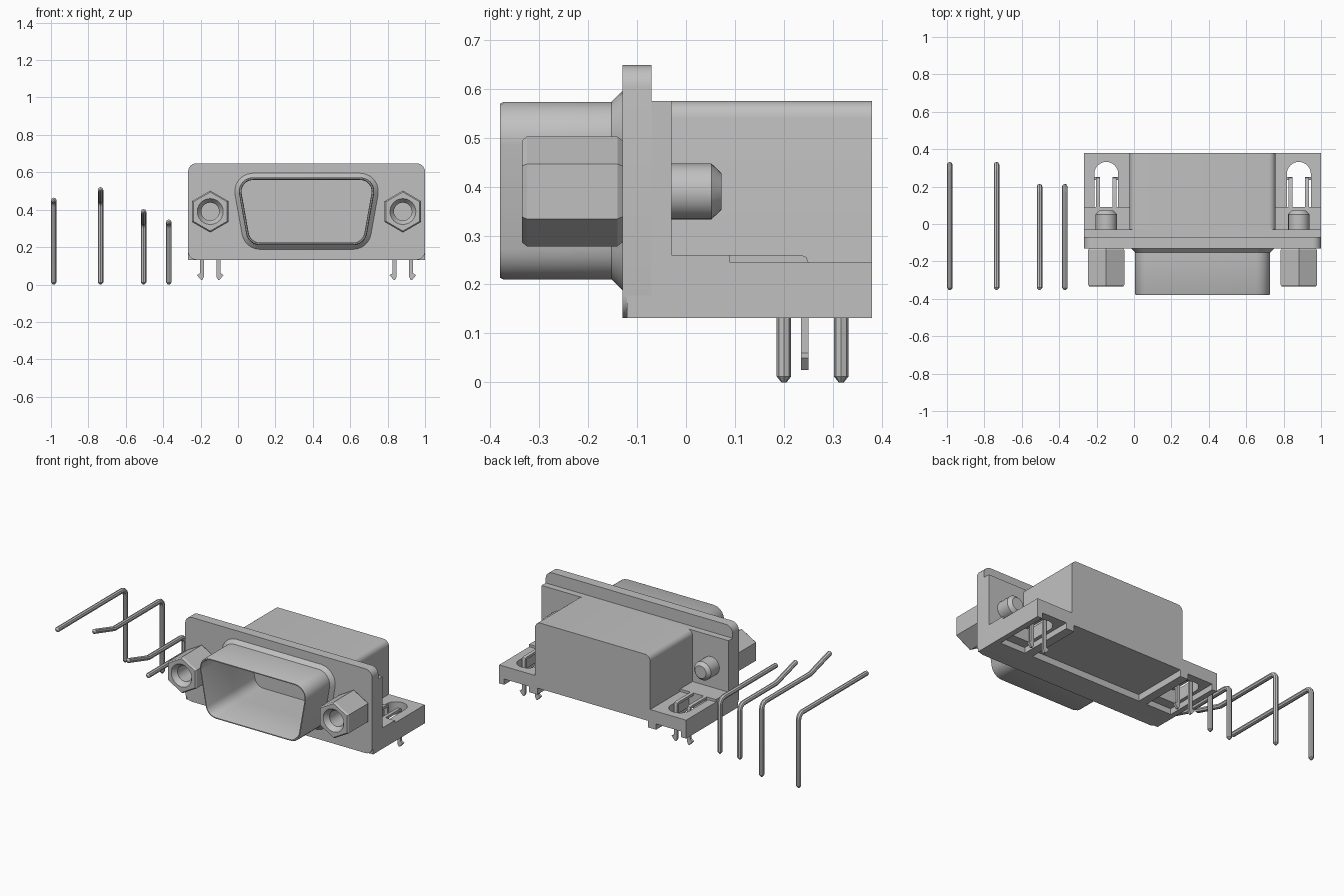
import bpy, bmesh, math
from mathutils import Vector

if "Cube" in bpy.data.objects:
    bpy.data.objects.remove(bpy.data.objects["Cube"])

grey = bpy.data.materials.new("light_grey")
grey.use_nodes = True
GREY = (0.53, 0.53, 0.53, 1)
grey.diffuse_color = GREY
grey.node_tree.nodes["Principled BSDF"].inputs["Base Color"].default_value = GREY

C = 0.3665      # connector centre in x
HALF = 0.6335   # half width of the flange
BODY = 0.39     # half width of the rear housing
BASE = 0.132    # underside of the connector
parts = []


def add(name, data):
    ob = bpy.data.objects.new(name, data)
    bpy.context.scene.collection.objects.link(ob)
    data.materials.append(grey)
    parts.append(ob)
    return ob


def finish(name, bm):
    bmesh.ops.recalc_face_normals(bm, faces=bm.faces)
    me = bpy.data.meshes.new(name)
    bm.to_mesh(me)
    bm.free()
    return add(name, me)


def rounded(poly, r, n=6):
    """Convex counter-clockwise polygon grown outward by r with round corners."""
    out = []
    for i, p in enumerate(poly):
        a, b = poly[i - 1], poly[(i + 1) % len(poly)]
        t0 = math.atan2(p[1] - a[1], p[0] - a[0]) - math.pi / 2
        t1 = math.atan2(b[1] - p[1], b[0] - p[0]) - math.pi / 2
        turn = (t1 - t0) % (2 * math.pi)
        for k in range(n + 1):
            t = t0 + turn * k / n
            out.append((p[0] + r * math.cos(t), p[1] + r * math.sin(t)))
    return out


def circle(cx, cy, r, n):
    return [(cx + r * math.sin(2 * math.pi * k / n),
             cy + r * math.cos(2 * math.pi * k / n)) for k in range(n)]


def loft(name, sections, axis="y", loop=False):
    """Skin (position, outline) sections along an axis, capped or looped."""
    place = {"x": lambda p, d: (d, p[0], p[1]),
             "y": lambda p, d: (p[0], d, p[1]),
             "z": lambda p, d: (p[0], p[1], d)}[axis]
    bm = bmesh.new()
    rings = [[bm.verts.new(place(p, d)) for p in outline] for d, outline in sections]
    pairs = list(zip(rings, rings[1:]))
    if loop:
        pairs.append((rings[-1], rings[0]))
    else:
        bm.faces.new(rings[0])
        bm.faces.new(rings[-1])
    for a, b in pairs:
        for i in range(len(a)):
            bm.faces.new((a[i - 1], a[i], b[i], b[i - 1]))
    return finish(name, bm)


def rect(x0, x1, y0, y1):
    x0, x1 = min(x0, x1), max(x0, x1)
    return [(x0, y0), (x1, y0), (x1, y1), (x0, y1)]


def box(name, x0, x1, y0, y1, z0, z1):
    return loft(name, [(z0, rect(x0, x1, y0, y1)), (z1, rect(x0, x1, y0, y1))], "z")


def cut(ob, cutter):
    mod = ob.modifiers.new("cut", "BOOLEAN")
    mod.operation, mod.solver, mod.object = "DIFFERENCE", "EXACT", cutter
    bpy.context.view_layer.update()
    shape = ob.evaluated_get(bpy.context.evaluated_depsgraph_get())
    me = bpy.data.meshes.new_from_object(shape)
    ob.modifiers.clear()
    ob.data = me


def discard(ob):
    parts.remove(ob)
    bpy.data.objects.remove(ob)


# Front flange with rounded corners and the squarer plate behind it
corner = 0.045
outline = rounded(rect(C - HALF + corner, C + HALF - corner,
                       BASE + corner, 0.648 - corner), corner)
flange = loft("flange", [(-0.13, outline), (-0.07, outline)])
plate = box("backing_plate", C - HALF, C + HALF, -0.12, -0.03, BASE, 0.575)

# Rear housing, rounded along the two upper side edges
housing = box("rear_housing", C - BODY, C + BODY, -0.04, 0.38, BASE, 0.575)
bm = bmesh.new()
bm.from_mesh(housing.data)
top = [e for e in bm.edges if all(v.co.z > 0.5 for v in e.verts)
       and abs(e.verts[0].co.y - e.verts[1].co.y) > 0.1]
bmesh.ops.bevel(bm, geom=top, offset=0.035, segments=6, profile=0.5, affect="EDGES")
bm.to_mesh(housing.data)
bm.free()
recess = box("recess_cutter", C - 0.375, C + 0.375, 0.03, 0.5, 0, 0.172)
cut(housing, recess)
discard(recess)

# Flared D-shaped shell around an open cavity
d_core = [(C - 0.249, 0.285), (C + 0.249, 0.285), (C + 0.287, 0.498), (C - 0.287, 0.498)]
R, WALL, FLARE = 0.075, 0.014, 0.022
inner = rounded(d_core, R - WALL)
sections = [(-0.12, rounded(d_core, R + FLARE))]
for k in range(6):
    t = math.pi / 2 * k / 5
    sections.append((-0.13 - FLARE * math.sin(t),
                     rounded(d_core, R + FLARE * (1 - math.cos(t)) ** 1
                             if k == 0 else R + FLARE * (1 - math.sin(t)))))
sections[1] = (-0.13, rounded(d_core, R + FLARE))
for y, grow in ((-0.372, 0), (-0.38, -0.004), (-0.38, -0.010)):
    sections.append((y, rounded(d_core, R + grow)))
sections += [(-0.372, inner), (-0.12, inner)]
loft("d_shell", sections, loop=True)
cavity = loft("cavity_cutter", [(-0.2, inner), (0.08, inner)])
for ob in (flange, plate, housing):
    cut(ob, cavity)
discard(cavity)

for side, tag in ((-1, "right"), (1, "left")):
    sx = C + side * 0.515

    # Hexagonal jack nut with countersunk hole
    nut = loft(tag + "_hex_nut", [(y, circle(sx, 0.39, r, 6)) for y, r in
               ((-0.335, 0.104), (-0.325, 0.112), (-0.14, 0.112), (-0.13, 0.104))])
    bore = loft("bore_cutter", [(y, circle(sx, 0.39, r, 24)) for y, r in
                ((-0.34, 0.073), (-0.305, 0.048), (-0.17, 0.048))])
    cut(nut, bore)
    discard(bore)

    # Screw end behind the plate
    loft(tag + "_screw_end", [(y, circle(sx, 0.39, r, 24)) for y, r in
         ((-0.04, 0.057), (0.052, 0.057), (0.072, 0.038))])

    # Side foot with a slot and an underside notch
    foot = box(tag + "_foot", C + side * BODY, C + side * HALF, -0.03, 0.38, BASE, 0.245)
    arch = [(sx - 0.064, 0.09), (sx + 0.064, 0.09)]
    for k in range(13):
        t = math.pi * k / 12
        arch.append((sx + 0.064 * math.cos(t), 0.268 + 0.064 * math.sin(t)))
    slot = loft("slot_cutter", [(0, arch), (0.4, arch)], "z")
    notch = box("notch_cutter", sx - 0.085, sx + 0.085, 0.03, 0.5, 0, 0.167)
    for cutter in (slot, notch):
        cut(foot, cutter)
        discard(cutter)

    # Sheet metal board clip: strap, two bent arms and barbed ends
    box(tag + "_clip_strap", C + side * BODY, C + side * HALF, -0.03, 0.09, 0.245, 0.26)
    bend = [(0.09, 0.26), (0.235, 0.26), (0.246, 0.256), (0.25, 0.245), (0.25, 0.1),
            (0.235, 0.1), (0.235, 0.245), (0.09, 0.245)]
    for s, end in ((-1, "a"), (1, "b")):
        loft(f"{tag}_clip_arm_{end}", [(sx + s * 0.034, bend), (sx + s * 0.055, bend)], "x")
        barb = [(sx + s * x, z) for x, z in
                ((0.034, 0.1), (0.034, 0.04), (0.042, 0.025), (0.05, 0.025),
                 (0.071, 0.05), (0.055, 0.06), (0.055, 0.1))]
        loft(f"{tag}_clip_barb_{end}", [(0.235, barb), (0.25, barb)])


def pin(name, x, leg_y, z, bump=0.0, kink_y=0.0):
    """Round wire running forward, bent down into a leg at the back."""
    bend = 0.035
    pts = [(leg_y, 0), (leg_y, 0.012)]
    for k in range(6):
        t = math.pi / 2 * k / 5
        pts.append((leg_y - bend * (1 - math.cos(t)), z - bend * (1 - math.sin(t))))
    if bump:
        pts.append((kink_y, z))
    pts += [(-0.342, z + bump), (-0.352, z + bump)]
    cu = bpy.data.curves.new(name, "CURVE")
    cu.dimensions = "3D"
    cu.bevel_depth, cu.bevel_resolution, cu.use_fill_caps = 0.0148, 2, True
    sp = cu.splines.new("POLY")
    sp.points.add(len(pts) - 1)
    for i, (p, (y, h)) in enumerate(zip(sp.points, pts)):
        p.co = (x, y, h, 1)
        p.radius = 0.35 if i in (0, len(pts) - 1) else 1
    temp = bpy.data.objects.new(name + "_path", cu)
    bpy.context.scene.collection.objects.link(temp)
    bpy.context.view_layer.update()
    me = bpy.data.meshes.new_from_object(
        temp.evaluated_get(bpy.context.evaluated_depsgraph_get()))
    bpy.data.objects.remove(temp)
    add(name, me)


# Four loose contact pins standing beside the connector
pin("pin_1", -0.985, 0.317, 0.45)
pin("pin_2", -0.735, 0.317, 0.45, 0.056, -0.15)
pin("pin_3", -0.505, 0.2, 0.333, 0.056, -0.15)
pin("pin_4", -0.37, 0.2, 0.333)

bpy.ops.object.select_all(action="DESELECT")
for ob in parts:
    ob.select_set(True)
bpy.context.view_layer.objects.active = parts[0]
bpy.ops.object.shade_smooth_by_angle(angle=math.radians(32))
